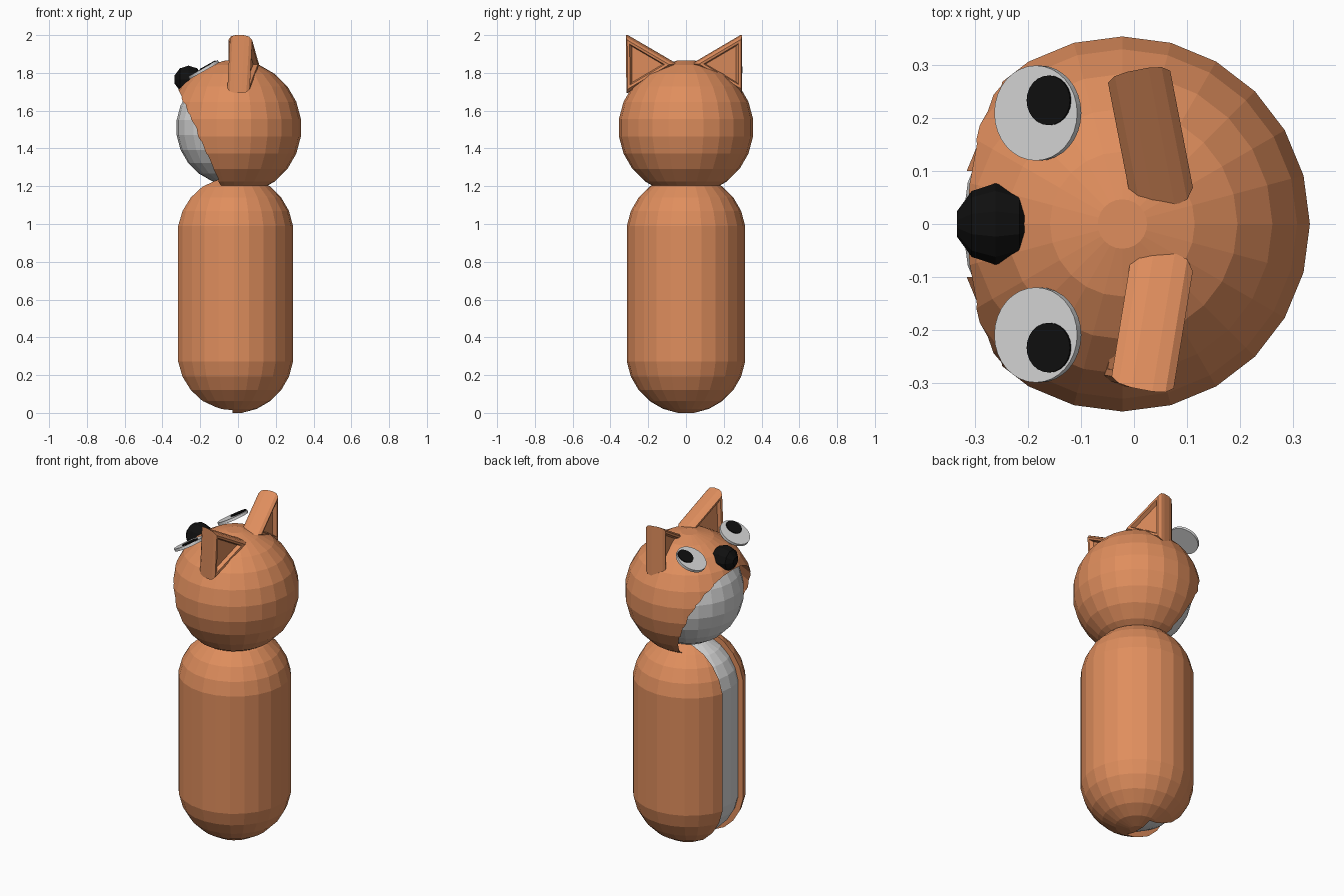
import bpy, bmesh, math
from mathutils import Vector, Matrix

if "Cube" in bpy.data.objects:
    bpy.data.objects.remove(bpy.data.objects["Cube"])


def material(name, rgb):
    m = bpy.data.materials.new(name)
    m.diffuse_color = (*rgb, 1)
    m.use_nodes = True
    m.node_tree.nodes["Principled BSDF"].inputs["Base Color"].default_value = m.diffuse_color
    return m


ORANGE = material("orange fur", (0.74, 0.27, 0.11))
WHITE = material("soft white", (0.68, 0.68, 0.68))
BLACK = material("black", (0.005, 0.005, 0.005))


def add_object(name, bm, mat, matrix):
    bmesh.ops.recalc_face_normals(bm, faces=bm.faces)
    bm.transform(matrix)
    mesh = bpy.data.meshes.new(name)
    bm.to_mesh(mesh)
    bm.free()
    mesh.materials.append(mat)
    ob = bpy.data.objects.new(name, mesh)
    bpy.context.collection.objects.link(ob)
    return ob


def lathe(name, profile, n, mat, loc=(0, 0, 0), axis=(0, 0, 1), turn=None):
    """Turn (radius, height) points around an axis with n sides, capped."""
    bm = bmesh.new()
    rings = [[bm.verts.new((r * math.cos(2 * math.pi * i / n),
                            r * math.sin(2 * math.pi * i / n), h))
              for i in range(n)] for r, h in profile]
    for a, b in zip(rings, rings[1:]):
        for i in range(n):
            j = (i + 1) % n
            bm.faces.new((a[i], a[j], b[j], b[i]))
    bm.faces.new(rings[0])
    bm.faces.new(rings[-1])
    if turn is None:
        a = Vector(axis).normalized()
        turn = (Matrix.Identity(4) if a.z > 0.999
                else a.to_track_quat('Z', 'Y').to_matrix().to_4x4())
    return add_object(name, bm, mat, Matrix.Translation(loc) @ turn)


def ball(r, n, stretch=0):
    """Profile of a faceted ball; stretch lifts the upper half (capsule)."""
    k = n // 2
    pts = []
    for i in range(k):
        a = math.pi * (i + 0.5) / k
        z = -r * math.cos(a)
        pts.append((r * math.sin(a), z + (stretch if i >= k / 2 else 0)))
    return pts


def cut(target, cutter):
    mod = target.modifiers.new("cut", 'BOOLEAN')
    mod.operation = 'DIFFERENCE'
    mod.solver = 'EXACT'
    mod.object = cutter
    bpy.context.view_layer.objects.active = target
    bpy.ops.object.modifier_apply(modifier=mod.name)
    bpy.data.objects.remove(cutter)


CX = -0.022

# body shell with a belly slot, white core inside
body = lathe("body", ball(0.316, 24, 0.635), 24, ORANGE, (CX, 0, 0.313))
bm = bmesh.new()
bmesh.ops.create_cube(bm, size=1)
slot = add_object("slot_cutter", bm, ORANGE,
                  Matrix.Translation((-0.53, 0, 0.6)) @ Matrix.Diagonal((1, 0.2, 2, 1)))
slot.hide_render = True
cut(body, slot)
lathe("belly", ball(0.284, 24, 0.635), 24, WHITE, (CX, 0, 0.313))

# head shell with a round muzzle opening, white core inside
HEAD = Vector((CX, 0, 1.51))
head = lathe("head", ball(0.358, 24), 24, ORANGE, HEAD)
opening = lathe("muzzle_cutter", [(0.303, 0.01), (0.303, 0.6)], 24, ORANGE,
                HEAD, (-0.913, 0, -0.408))
opening.hide_render = True
cut(head, opening)
lathe("muzzle", ball(0.3056, 24), 24, WHITE, HEAD)

# nose
lathe("nose", ball(0.077, 10), 10, BLACK, (-0.262, 0, 1.765), (-1, 0, 0))

# eyes: tilted floating discs with pupils on top
N = Vector((-0.49, 0, 0.872))
U = Vector((0.872, 0, 0.49))
for s, side in ((1, "left"), (-1, "right")):
    c = Vector((-0.186, s * 0.21, 1.824))
    lathe("eye_" + side, [(0.09, -0.016), (0.09, 0)], 32, WHITE, c, N)
    p = c + U * 0.03 + Vector((0, s * 0.024, 0))
    lathe("pupil_" + side, [(0.047, -0.004), (0.047, 0.005)], 24, BLACK, p, N)

# ears: three-sided turned shapes with a rounded rim and recessed faces
half = [(0.11, 0.036), (0.125, 0.058), (0.15, 0.06), (0.17, 0.045), (0.177, 0.02)]
ear = [(r, -h) for r, h in half] + [(r, h) for r, h in reversed(half)]
for s, y, lean in ((1, 0.205, 0), (-1, -0.225, 3)):
    # local x (first corner) points inward, local z becomes world x
    base = Matrix(((0, 0, 1, 0), (-s, 0, 0, 0), (0, 1, 0, 0), (0, 0, 0, 1)))
    turn = (Matrix.Rotation(math.radians(11 * s), 4, 'Z')
            @ Matrix.Rotation(math.radians(lean), 4, 'Y') @ base)
    lathe("ear_left" if s > 0 else "ear_right", ear, 3, ORANGE,
          (0.024, y, 1.847), turn=turn)
